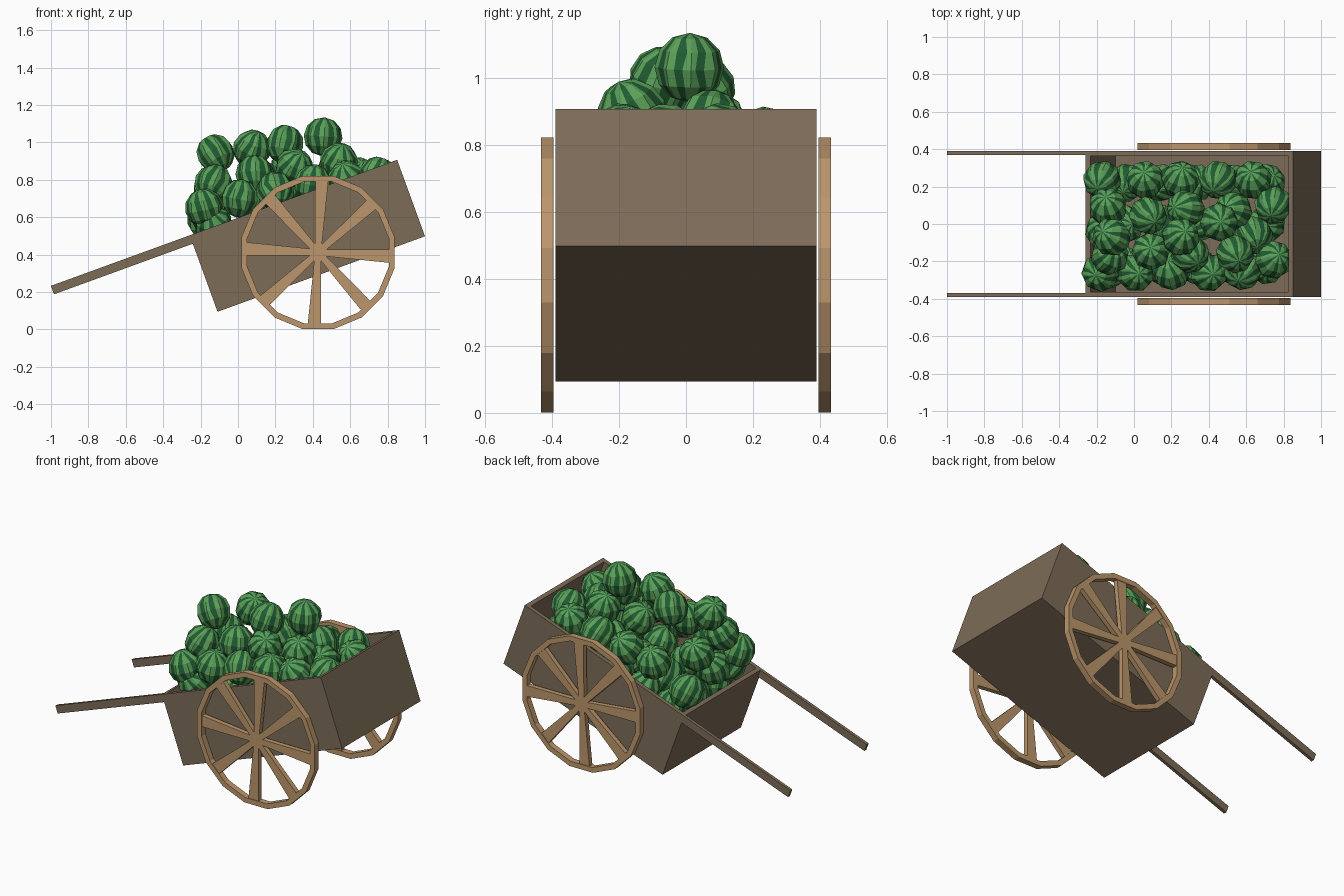
import bpy, bmesh, math, random
from mathutils import Vector, Matrix, Euler

if "Cube" in bpy.data.objects:
    bpy.data.objects.remove(bpy.data.objects["Cube"])

random.seed(7)
TILT = math.radians(20)
CORNER = Vector((-0.258, 0, 0.503))      # front top edge of the tilted box
LENGTH, HEIGHT, HALF_W, WALL = 1.18, 0.435, 0.39, 0.037


def mat(name, rgb):
    m = bpy.data.materials.new(name)
    m.diffuse_color = (*rgb, 1)
    m.use_nodes = True
    m.node_tree.nodes["Principled BSDF"].inputs["Base Color"].default_value = m.diffuse_color
    return m


WOOD = mat("brown wood", (0.205, 0.150, 0.097))
PALE = mat("pale wood", (0.507, 0.307, 0.150))
GREEN = mat("melon green", (0.102, 0.352, 0.098))
DARK = mat("melon stripe green", (0.015, 0.107, 0.032))


def add(name, bm, *mats):
    bmesh.ops.recalc_face_normals(bm, faces=bm.faces[:])
    me = bpy.data.meshes.new(name)
    bm.to_mesh(me)
    bm.free()
    for m in mats:
        me.materials.append(m)
    ob = bpy.data.objects.new(name, me)
    bpy.context.collection.objects.link(ob)
    return ob


def block(bm, lo, hi):
    lo, hi = Vector(lo), Vector(hi)
    vs = bmesh.ops.create_cube(bm, size=1)["verts"]
    for v in vs:
        v.co = Vector([(lo[i] + hi[i]) / 2 + v.co[i] * (hi[i] - lo[i]) for i in range(3)])


def tilt(ob):
    ob.location = CORNER
    ob.rotation_euler = (0, -TILT, 0)


# Open cart box
bm = bmesh.new()
block(bm, (0, -HALF_W, -HEIGHT), (LENGTH, HALF_W, 0))
top = max(bm.faces, key=lambda f: f.calc_center_median().z)
bmesh.ops.inset_individual(bm, faces=[top], thickness=WALL)
floor = bmesh.ops.extrude_discrete_faces(bm, faces=[top])["faces"][0]
bmesh.ops.translate(bm, verts=floor.verts[:], vec=(0, 0, -HEIGHT + 0.04))
tilt(add("cart_box", bm, WOOD))

# Two handles in line with the top edge
for side, name in ((1, "left"), (-1, "right")):
    bm = bmesh.new()
    ys = sorted((side * 0.370, side * HALF_W))
    block(bm, (-0.79, ys[0], -0.048), (0.0, ys[1], 0))
    tilt(add("handle_" + name, bm, WOOD))


# Wheels: sixteen-sided rim with eight flaring spokes
def prism(bm, pts, y0, y1):
    a = [bm.verts.new((x, y0, z)) for x, z in pts]
    b = [bm.verts.new((x, y1, z)) for x, z in pts]
    bm.faces.new(a)
    bm.faces.new(b[::-1])
    for i in range(len(pts)):
        j = (i + 1) % len(pts)
        bm.faces.new((a[i], a[j], b[j], b[i]))


def wheel(name, side):
    bm = bmesh.new()
    n, r_out, r_in, half = 16, 0.418, 0.386, 0.019
    loops = []
    for r, y in ((r_out, -half), (r_out, half), (r_in, half), (r_in, -half)):
        loops.append([bm.verts.new((r * math.cos((i + 0.5) * math.tau / n), y,
                                    r * math.sin((i + 0.5) * math.tau / n)))
                      for i in range(n)])
    for k in range(4):
        p, q = loops[k], loops[(k + 1) % 4]
        for i in range(n):
            j = (i + 1) % n
            bm.faces.new((p[i], p[j], q[j], q[i]))
    for s in range(8):
        a = math.radians(-3 + 45 * s)
        c, d = math.cos(a), math.sin(a)
        pts = [(u * c - v * d, u * d + v * c)
               for u, v in ((0.0, -0.016), (0.385, -0.035), (0.385, 0.035), (0.0, 0.016))]
        prism(bm, pts, -0.015, 0.015)
    ob = add(name, bm, PALE)
    ob.location = (0.428, side * 0.414, 0.411)


wheel("wheel_left", 1)
wheel("wheel_right", -1)


# Watermelon: low-poly ball, each flat sector cut by a jagged dark stripe
def melon_mesh():
    bm = bmesh.new()
    segs, rings, r = 8, 6, 0.104
    rows = []
    for i in range(1, rings):
        th = math.pi * i / rings
        corner = [Vector((r * math.sin(th) * math.cos(math.tau * k / segs),
                          r * math.sin(th) * math.sin(math.tau * k / segs),
                          r * math.cos(th))) for k in range(segs)]
        row = []
        for k in range(segs):
            a, b = corner[k], corner[(k + 1) % segs]
            lo = 0.30 + random.uniform(-0.14, 0.14)
            for f in (0, lo, lo + random.uniform(0.32, 0.48)):
                row.append(bm.verts.new(a.lerp(b, f)))
        rows.append(row)
    poles = [bm.verts.new((0, 0, r)), bm.verts.new((0, 0, -r))]
    n = segs * 3
    for k in range(n):
        j = (k + 1) % n
        faces = [bm.faces.new((poles[0], rows[0][k], rows[0][j])),
                 bm.faces.new((poles[1], rows[-1][j], rows[-1][k]))]
        for p, q in zip(rows, rows[1:]):
            faces.append(bm.faces.new((p[k], q[k], q[j], p[j])))
        for f in faces:
            f.material_index = 1 if k % 3 == 1 else 0
    return bm


# Visible pile positions
spots = [
    (-0.12, -0.07, 0.94), (0.075, 0.045, 0.965), (0.25, -0.07, 0.99), (0.455, 0.01, 1.03),
    (-0.13, -0.17, 0.78), (0.09, -0.145, 0.83), (0.30, -0.16, 0.865), (0.54, -0.16, 0.895),
    (-0.18, -0.26, 0.65), (0.01, -0.26, 0.70), (0.20, -0.25, 0.74), (0.40, -0.26, 0.78),
    (0.58, -0.25, 0.80), (0.745, -0.19, 0.82),
    (-0.14, 0.09, 0.75), (0.275, 0.08, 0.86), (0.53, 0.07, 0.86), (0.745, 0.10, 0.82),
    (0.64, -0.06, 0.82),
    (-0.17, 0.235, 0.58), (0.06, 0.235, 0.70), (0.25, 0.235, 0.74), (0.45, 0.235, 0.78),
    (0.635, 0.235, 0.81), (-0.13, -0.24, 0.56), (-0.16, -0.04, 0.62),
]
# Lower layer that fills the box
for i in range(5):
    for j in range(3):
        u, w = 0.18 + 0.20 * i, -0.13
        spots.append((CORNER.x + u * math.cos(TILT) - w * math.sin(TILT), (j - 1) * 0.22,
                      CORNER.z + u * math.sin(TILT) + w * math.cos(TILT)))

first = None
for i, p in enumerate(spots):
    if first is None:
        ob = first = add("watermelon_0", melon_mesh(), GREEN, DARK)
    else:
        ob = bpy.data.objects.new("watermelon_%d" % i, first.data)
        bpy.context.collection.objects.link(ob)
    ob.location = p
    ob.rotation_euler = (random.uniform(-0.7, 0.7), random.uniform(-0.5, 0.5),
                         random.uniform(0, math.tau))
